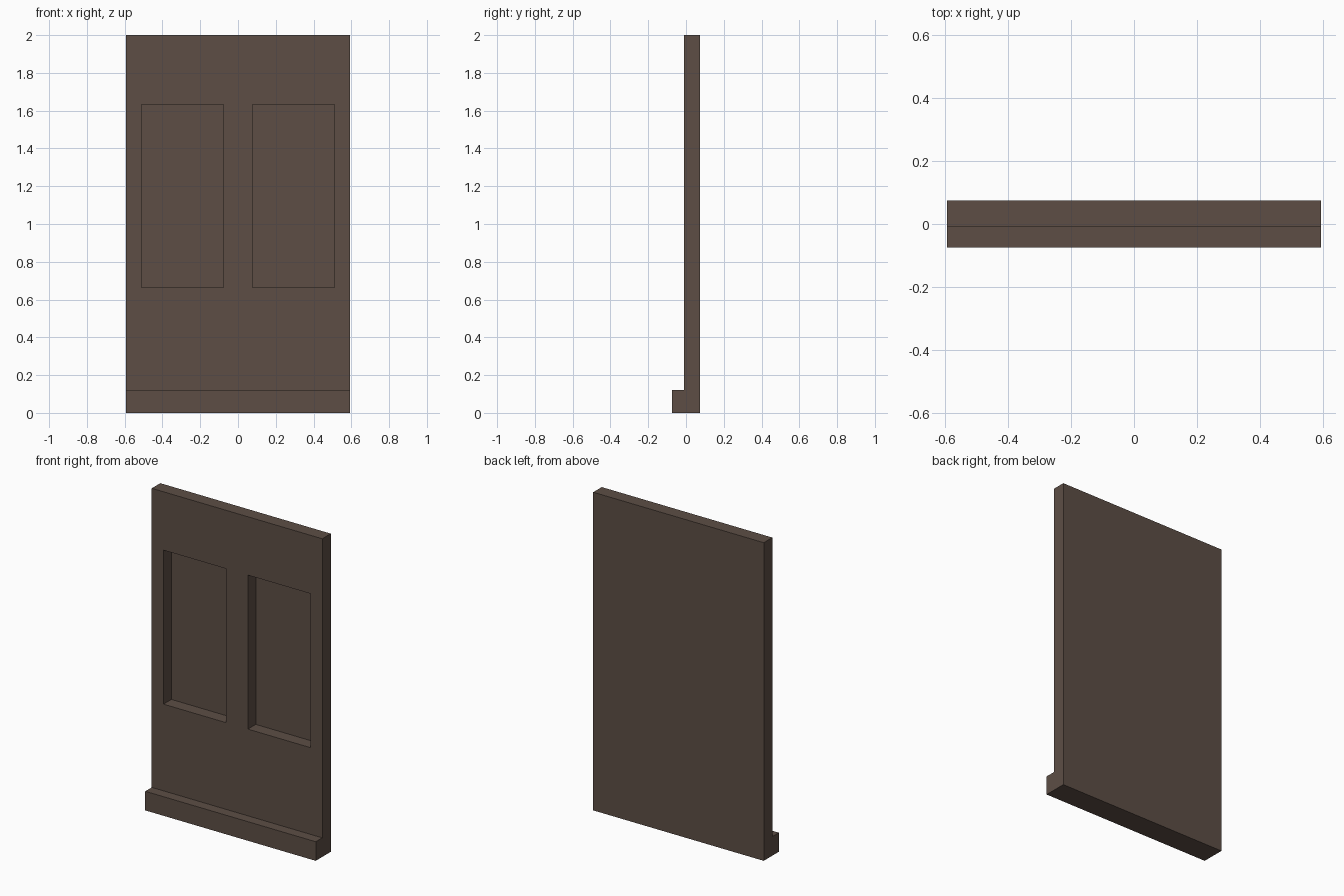
import bpy, bmesh

if "Cube" in bpy.data.objects:
    bpy.data.objects.remove(bpy.data.objects["Cube"])

HALF_W = 0.593
BACK, FACE, PLINTH = 0.0745, -0.01, -0.0745
HEIGHT, PLINTH_H = 2.0, 0.12

mat = bpy.data.materials.new("dark brown wood")
mat.diffuse_color = (0.109, 0.076, 0.060, 1)
mat.use_nodes = True
mat.node_tree.nodes["Principled BSDF"].inputs["Base Color"].default_value = mat.diffuse_color


def extrude_profile(name, profile, x0, x1):
    """Closed (y, z) profile swept along x."""
    bm = bmesh.new()
    face = bm.faces.new([bm.verts.new((x0, y, z)) for y, z in profile])
    ext = bmesh.ops.extrude_face_region(bm, geom=[face], use_keep_orig=True)
    moved = [v for v in ext["geom"] if isinstance(v, bmesh.types.BMVert)]
    bmesh.ops.translate(bm, verts=moved, vec=(x1 - x0, 0, 0))
    bmesh.ops.recalc_face_normals(bm, faces=bm.faces)
    mesh = bpy.data.meshes.new(name)
    bm.to_mesh(mesh)
    bm.free()
    mesh.materials.append(mat)
    obj = bpy.data.objects.new(name, mesh)
    bpy.context.collection.objects.link(obj)
    return obj


# Wall panel with a plinth step along the front foot
panel = extrude_profile("wall_panel", [
    (BACK, 0), (BACK, HEIGHT), (FACE, HEIGHT),
    (FACE, PLINTH_H), (PLINTH, PLINTH_H), (PLINTH, 0)], -HALF_W, HALF_W)

# Two deep rectangular recesses, leaving a thin back
bpy.context.view_layer.objects.active = panel
for side in (-1, 1):
    x0, x1 = sorted((side * 0.076, side * 0.511))
    cutter = extrude_profile("recess_cutter", [
        (-0.2, 0.665), (0.068, 0.665), (0.068, 1.633), (-0.2, 1.633)], x0, x1)
    cutter.hide_render = True
    mod = panel.modifiers.new("recess", 'BOOLEAN')
    mod.operation, mod.solver, mod.object = 'DIFFERENCE', 'EXACT', cutter
    bpy.ops.object.modifier_apply(modifier=mod.name)
    bpy.data.objects.remove(cutter)
